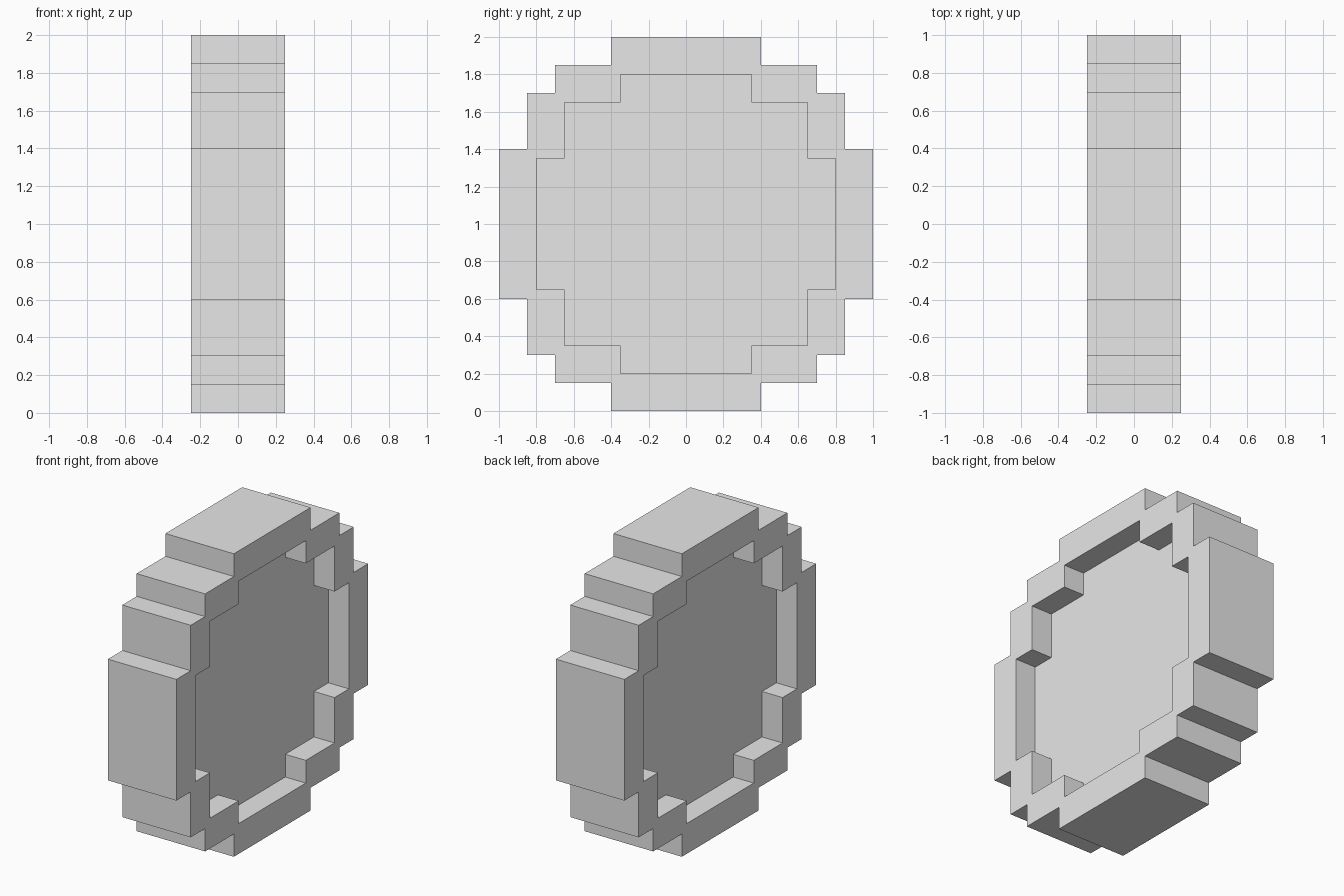
import bpy
import bmesh
import math
from mathutils import Matrix

cube = bpy.data.objects.get("Cube")
if cube:
    bpy.data.objects.remove(cube, do_unlink=True)

GREY = (0.8, 0.8, 0.8, 1.0)
mat = bpy.data.materials.new("plain grey")
mat.use_nodes = True
mat.diffuse_color = GREY
bsdf = next(n for n in mat.node_tree.nodes if n.type == "BSDF_PRINCIPLED")
bsdf.inputs["Base Color"].default_value = GREY

# Quarter outlines: stair-step corners running from the side up to the top
OUTER_STEPS = [(1.0, 0.4), (0.85, 0.4), (0.85, 0.7), (0.7, 0.7),
               (0.7, 0.85), (0.4, 0.85), (0.4, 1.0)]
INNER_STEPS = [(0.8, 0.35), (0.65, 0.35), (0.65, 0.65), (0.35, 0.65), (0.35, 0.8)]

# Local outline plane (x, y) becomes world (y, z); the extrusion runs along x
STAND = Matrix(((0, 0, 1, 0), (1, 0, 0, 0), (0, 1, 0, 1), (0, 0, 0, 1)))


def full_outline(quarter):
    """Mirror a quarter outline into a closed stepped disc."""
    half = quarter + [(-a, b) for a, b in reversed(quarter)]
    return half + [(-a, -b) for a, b in half]


def stepped_disc(name, outlines, half_thickness):
    """Extrude outlines both ways along x; a second outline cuts a hole."""
    curve = bpy.data.curves.new(name + "_profile", "CURVE")
    curve.dimensions = "2D"
    curve.fill_mode = "BOTH"
    curve.extrude = half_thickness
    for outline in outlines:
        spline = curve.splines.new("POLY")
        spline.points.add(len(outline) - 1)
        for point, (a, b) in zip(spline.points, outline):
            point.co = (a, b, 0, 1)
        spline.use_cyclic_u = True
    helper = bpy.data.objects.new(name + "_profile", curve)
    bpy.context.collection.objects.link(helper)
    bpy.context.view_layer.update()
    evaluated = helper.evaluated_get(bpy.context.evaluated_depsgraph_get())
    mesh = bpy.data.meshes.new_from_object(evaluated)
    bpy.data.objects.remove(helper, do_unlink=True)

    # Weld, clean up the flat caps and stand the disc upright
    bm = bmesh.new()
    bm.from_mesh(mesh)
    bmesh.ops.remove_doubles(bm, verts=bm.verts, dist=0.0001)
    bmesh.ops.dissolve_limit(bm, angle_limit=math.radians(1),
                             verts=bm.verts, edges=bm.edges)
    bmesh.ops.transform(bm, matrix=STAND, verts=bm.verts)
    bmesh.ops.recalc_face_normals(bm, faces=bm.faces)
    for face in bm.faces:
        face.smooth = False
        face.material_index = 0
    bm.to_mesh(mesh)
    bm.free()
    mesh.name = name
    mesh.materials.clear()
    mesh.materials.append(mat)
    obj = bpy.data.objects.new(name, mesh)
    bpy.context.collection.objects.link(obj)
    return obj


# Thick stepped rim, open in the middle
stepped_disc("rim", [full_outline(OUTER_STEPS), full_outline(INNER_STEPS)], 0.25)
# Thinner centre panel, recessed on both sides
stepped_disc("centre_panel", [full_outline(INNER_STEPS)], 0.1)
